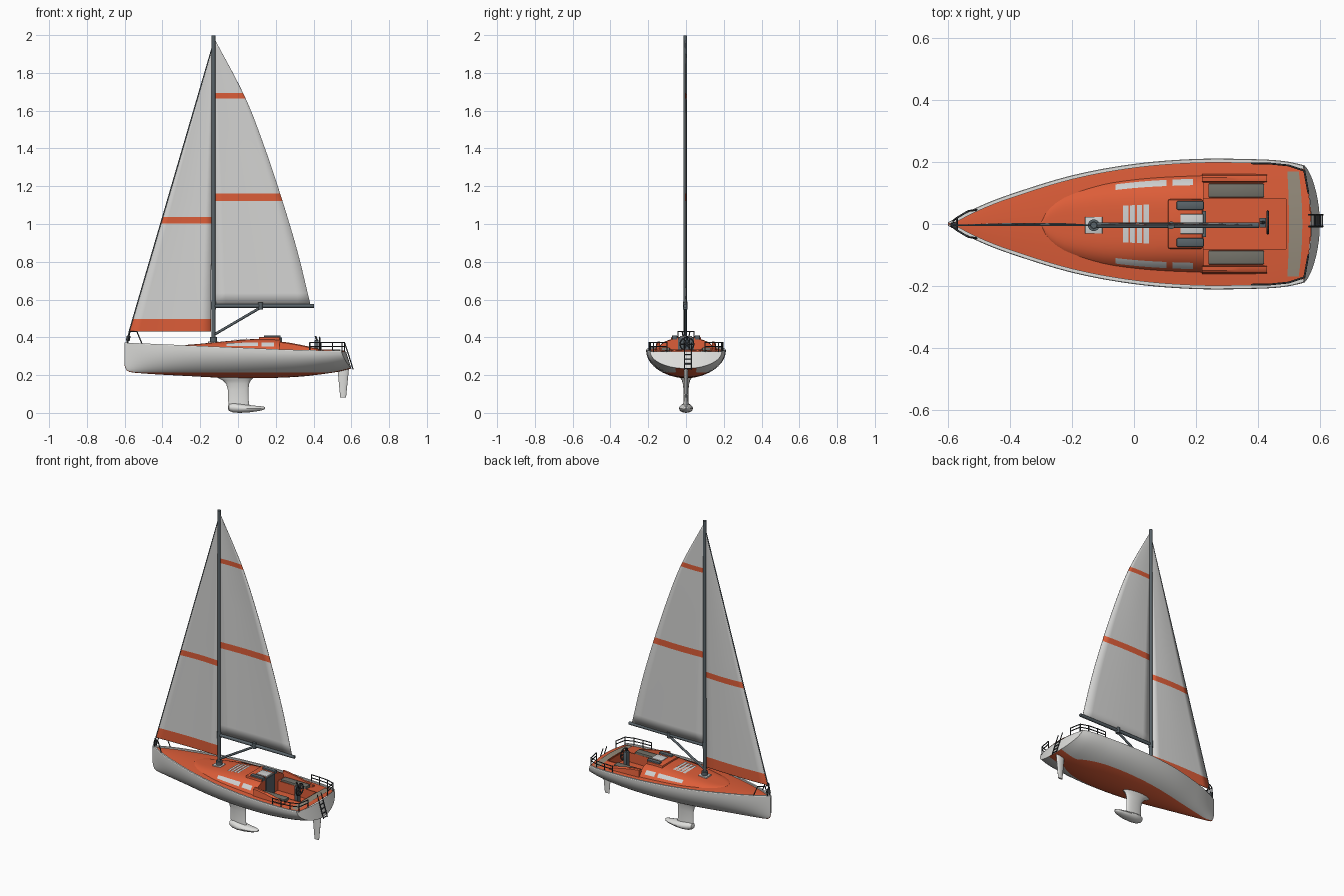
import bpy, bmesh, math
from mathutils import Vector

if "Cube" in bpy.data.objects:
    bpy.data.objects.remove(bpy.data.objects["Cube"])

def mat(name, r, g, b):
    m = bpy.data.materials.new(name)
    m.diffuse_color = (r, g, b, 1)
    m.use_nodes = True
    m.node_tree.nodes["Principled BSDF"].inputs["Base Color"].default_value = m.diffuse_color
    return m

WHITE = mat("hull_white", .74, .74, .72)
SAIL = mat("sail_grey", .66, .66, .65)
ORANGE = mat("orange", .72, .11, .04)
SPAR = mat("spar_grey", .10, .125, .14)
DARK = mat("dark_metal", .045, .05, .055)
SEAT = mat("cushion_grey", .17, .165, .14)
TEAK = mat("teak_grey", .30, .26, .20)
GLASS = mat("pale_window", .62, .63, .63)

def spline(*pts):
    """Smooth interpolation through (t, value) points."""
    n = len(pts)
    def slope(i):
        a, b = pts[max(i - 1, 0)], pts[min(i + 1, n - 1)]
        return (b[1] - a[1]) / (b[0] - a[0])
    def f(t):
        t = min(max(t, pts[0][0]), pts[-1][0])
        i = next((k for k in range(n - 1) if t <= pts[k + 1][0]), n - 2)
        (a, p), (b, q) = pts[i], pts[i + 1]
        h = b - a
        u = (t - a) / h
        return (p * (2*u**3 - 3*u*u + 1) + q * (3*u*u - 2*u**3)
                + h * slope(i) * (u**3 - 2*u*u + u) + h * slope(i + 1) * (u**3 - u*u))
    return f

def finish(name, bm, mats, smooth=35):
    bmesh.ops.remove_doubles(bm, verts=bm.verts, dist=.0002)
    bmesh.ops.recalc_face_normals(bm, faces=bm.faces)
    me = bpy.data.meshes.new(name)
    bm.to_mesh(me)
    bm.free()
    ob = bpy.data.objects.new(name, me)
    bpy.context.collection.objects.link(ob)
    for m in mats:
        me.materials.append(m)
    bpy.ops.object.select_all(action='DESELECT')
    ob.select_set(True)
    bpy.context.view_layer.objects.active = ob
    if smooth:
        bpy.ops.object.shade_smooth_by_angle(angle=math.radians(smooth))
    return ob

def grid(name, rows, mats, rule=None, skip=None, closed=False, smooth=35):
    """Skin a list of point rows; closed rows are rings with end caps."""
    bm = bmesh.new()
    vs = [[bm.verts.new(p) for p in r] for r in rows]
    n = len(rows[0])
    for i in range(len(rows) - 1):
        for j in range(n if closed else n - 1):
            k = (j + 1) % n
            q = [vs[i][j], vs[i][k], vs[i + 1][k], vs[i + 1][j]]
            c = sum((v.co for v in q), Vector()) / 4
            if skip and skip(c):
                continue
            f = bm.faces.new(q)
            f.material_index = rule(i, j, c) if rule else 0
    if closed:
        bm.faces.new(vs[0])
        bm.faces.new(vs[-1])
    return finish(name, bm, mats, smooth)

def box(name, x0, x1, y0, y1, z0, z1, m, bevel=0):
    bm = bmesh.new()
    bmesh.ops.create_cube(bm, size=1)
    for v in bm.verts:
        v.co = ((x0 + x1)/2 + v.co.x*(x1 - x0), (y0 + y1)/2 + v.co.y*(y1 - y0), (z0 + z1)/2 + v.co.z*(z1 - z0))
    if bevel:
        bmesh.ops.bevel(bm, geom=bm.edges[:], offset=bevel, segments=2, affect='EDGES', profile=.5)
    return finish(name, bm, [m])

def tubes(name, paths, r, m, sides=8):
    bm = bmesh.new()
    for path in paths:
        for a, b in zip(path, path[1:]):
            a, b = Vector(a), Vector(b)
            d = b - a
            M = d.to_track_quat('Z', 'Y').to_matrix().to_4x4()
            M.translation = (a + b) / 2
            bmesh.ops.create_cone(bm, cap_ends=True, segments=sides, radius1=r, radius2=r,
                                  depth=d.length + r * .6, matrix=M)
    return finish(name, bm, [m], 50)

# Hull lines
beam = spline((-.6, .006), (-.5, .057), (-.4, .096), (-.2, .157), (0, .194), (.2, .21), (.4, .209), (.5, .203), (.6, .19))
sheer = spline((-.6, .368), (-.3, .355), (0, .342), (.3, .33), (.6, .325))
keel = spline((-.6, .25), (-.59, .226), (-.56, .214), (-.3, .197), (0, .184), (.3, .19), (.5, .213), (.6, .235))

def P(x, y, z):  # rakes and rounds the stern
    w = max(0, (x - .4) / .2) ** 2
    return Vector((x - w * (.028 * (z - .235) / .09 + .025 * (y / .19) ** 2), y, z))

def section(x, f=1):
    b, s, k = beam(x), sheer(x), keel(x)
    a0 = math.acos((s - max(.214, k + .004)) / (s - k))
    angs = [a0 * i / 5 for i in range(5)] + [a0 + (math.pi/2 - a0) * i / 9 for i in range(10)]
    half = [(b * f * math.sin(a), s - (s - k) * math.cos(a)) for a in angs]
    return [P(x, -y, z) for y, z in half[:0:-1]] + [P(x, y, z) for y, z in half]

xs = [-.6, -.596, -.59] + [-.6 + .025 * i for i in range(1, 49)]
rows = [section(x) for x in xs] + [section(.6, f) for f in (.8, .6, .4, .2, 0)]
ns = len(xs) - 1
grid("hull", rows, [WHITE, ORANGE], lambda i, j, c: 1 if i < ns and 9 <= j < 19 else 0)

# Gunwale and deck
inner = lambda x: max(beam(x) - .013, .001)
for s in (-1, 1):
    grid("gunwale", [[P(x, s * beam(x), sheer(x)), P(x, s * (beam(x) - .002), sheer(x) + .004),
                      P(x, s * inner(x), sheer(x) + .004), P(x, s * inner(x), sheer(x) - .008)] for x in xs], [WHITE])

def deck_z(x, y):
    e = inner(x)
    return sheer(x) - .005 + .012 * (1 - min(1, (y / e) ** 2)) * e / .2

def deck_row(x):
    e = inner(x)
    c = min(.08, e * .5)
    ys = [-e, -(e + c)/2, -c, -c/2, 0, c/2, c, (e + c)/2, e]
    return [P(x, y, deck_z(x, y)) for y in ys]
in_well = lambda c: .225 < c.x < .5 and abs(c.y) < .08
grid("deck", [deck_row(x) for x in xs], [ORANGE], skip=in_well)

# Cockpit well: floor and walls
grid("cockpit_well", [[(x, -.08, .336), (x, -.08, z), (x, .08, z), (x, .08, .336)]
                      for x, z in ((.225, .336), (.225, .275), (.497, .275), (.497, .336))], [ORANGE], smooth=0)

# Cabin
wid = spline((-.3, .004), (-.285, .04), (-.25, .075), (-.2, .1), (-.1, .13), (0, .145), (.1, .153), (.225, .158))
top = spline((-.3, .358), (-.2, .366), (-.1, .376), (.05, .389), (.15, .393), (.225, .39))

def cabin(x, u, lift=0):
    y = u * wid(x)
    d = deck_z(x, y) - .003
    return Vector((x, y, d + (top(x) - d) * (1 - abs(u) ** 4) + lift))

us = [math.sin(math.pi / 2 * i / 10) for i in range(-10, 11)]
cx = [-.3, -.295, -.285, -.27] + [-.25 + .025 * i for i in range(20)]
rows = [[cabin(x, u) for u in us] for x in cx]
rows.append([Vector((p.x, p.y, .33)) for p in rows[-1]])
grid("cabin", rows, [ORANGE], smooth=50)

def patch(name, x0, x1, u0, u1, m, lift=.004):
    return grid(name, [[cabin(x0 + (x1 - x0) * i / 6, u0 + (u1 - u0) * j / 6, lift) for j in range(7)]
                       for i in range(7)], [m])
for k in range(4):
    patch("deck_hatch_slat", -.035 + .022 * k, -.018 + .022 * k, -.42, .42, GLASS)
for s in (-1, 1):
    patch("long_window", -.06, .105, s * .8, s * .93, GLASS)
    patch("short_window", .125, .19, s * .8, s * .93, GLASS)

# Companionway
box("companionway_hood", .11, .222, -.08, .08, .36, .402, ORANGE, .006)
box("companionway_hatch", .15, .224, -.032, .032, .39, .406, GLASS, .002)
box("companionway_door", .2, .232, -.042, .042, .28, .398, SPAR)
for s in (-1, 1):
    box("hood_pad", .137, .226, s * .06 - .014, s * .06 + .014, .385, .411, SPAR, .005)

# Coamings, seats and aft deck
for s in (-1, 1):
    h = lambda x: .378 - .04 * ((x - .22) / .21) ** 1.3
    grid("coaming", [[(x, s * y, z) for y, z in ((.163, .32), (.157, h(x) - .005), (.15, h(x)), (.138, h(x)), (.133, .32))]
                     for x in (.22, .26, .3, .34, .38, .43)], [ORANGE], closed=True)
    box("seat_cushion", .24, .42, s * .108 - .022, s * .108 + .022, .325, .347, SEAT, .003)
grid("aft_teak", [[P(x, y, deck_z(x, y) + .004) for y in (-.17, -.12, -.06, 0, .06, .12, .17)]
                  for x in (.51, .535, .565)], [TEAK])

# Steering wheel
ring = [(.432, .005 + .036 * math.cos(a * math.pi / 12), .364 + .036 * math.sin(a * math.pi / 12)) for a in range(25)]
tubes("steering_wheel", [ring] + [[ring[i], ring[i + 12]] for i in (0, 4, 8)], .0035, DARK)
box("wheel_pedestal", .405, .427, -.012, .02, .27, .385, SPAR, .003)
tubes("pedestal_handle", [[(.42, .005, .38), (.41, .005, .405)]], .005, DARK)

# Stern rails, ladder and bow rail
paths = []
for s in (-1, 1):
    posts = [(.38, .196), (.44, .195), (.5, .189), (.55, .172), (.563, .1)]
    for z in (.352, .372):
        paths.append([(x, s * y, z) for x, y in posts])
    paths += [[(x, s * y, .322), (x, s * y, .373)] for x, y in posts]
tubes("stern_rail", paths, .003, DARK)
lad = lambda z: .608 - .028 * (z - .235) / .09
tubes("ladder", [[(lad(.23), y, .23), (lad(.325), y, .325), (.565, y, .37)] for y in (-.008, .03)]
      + [[(lad(z), -.008, z), (lad(z), .03, z)] for z in (.235, .26, .285, .31)], .003, DARK)
tubes("bow_rail", [[(-.585, s * .01, .365), (-.572, s * .02, .43), (-.535, s * .042, .43), (-.505, s * .046, .358)]
                   for s in (-1, 1)] + [[(-.572, -.02, .43), (-.572, .02, .43)]], .003, DARK)

# Mast, boom, vang, forestay
Y = -.004
tubes("mast", [[(-.13, Y, .36), (-.13, Y, 1.996)]], .0105, SPAR, 12)
box("mast_plate", -.158, -.102, Y - .027, Y + .027, .365, .379, GLASS, .002)
tubes("mast_collar", [[(-.13, Y, .37), (-.13, Y, .395)]], .019, SPAR, 16)
tubes("boom", [[(-.13, Y, .566), (.4, Y, .566)]], .01, SPAR, 10)
tubes("boom_vang", [[(-.125, Y, .415), (.12, Y, .558)]], .007, SPAR)
tubes("boom_fitting", [[(.12, Y, .552), (.12, Y, .58)], [(-.13, Y, .55), (-.13, Y, .585)]], .013, SPAR)
tubes("forestay", [[(-.59, Y, .365), (-.575, Y, .435), (-.135, Y, 1.94)]], .003, SPAR)
tubes("furling_drum", [[(-.583, Y, .385), (-.579, Y, .405)]], .01, DARK, 12)

# Sails with orange bands
def sail(name, left, right, z0, z1, bands):
    zs = sorted({z0 + (z1 - z0) * i / 24 for i in range(25)} | {z for b in bands for z in b})
    rows = []
    for z in zs:
        a, b = left(z), right(z)
        rows.append([(a + (b - a) * i / 8, Y + .006 * math.sin(math.pi * i / 8) * min(1, (b - a) * 4), z)
                     for i in range(9)])
    ob = grid(name, rows, [SAIL, ORANGE], lambda i, j, c: int(any(p < c.z < q for p, q in bands)))
    sol = ob.modifiers.new("thickness", 'SOLIDIFY')
    sol.thickness, sol.offset = .003, 0

leech = spline((.575, .383), (.85, .316), (1.12, .236), (1.4, .143), (1.67, .038), (1.985, -.127))
sail("mainsail", lambda z: -.13, leech, .575, 1.985, [(1.122, 1.162), (1.664, 1.694)])
sail("jib", lambda z: -.575 + .438 * (z - .435) / 1.5, lambda z: -.143 + .006 * (z - .435) / 1.5,
     .435, 1.935, [(.43, .497), (1.002, 1.038)])

# Keel, bulb and rudder
def foil(name, levels):
    grid(name, [[((f + b)/2 + (b - f)/2 * math.cos(a), t * math.sin(a), z)
                 for a in (math.tau * i / 20 for i in range(20))] for z, f, b, t in levels], [WHITE], closed=True)
foil("keel_fin", [(.2, -.125, .095, .034), (.186, -.108, .082, .03), (.172, -.08, .067, .022), (.155, -.063, .059, .017),
                  (.12, -.053, .055, .013), (.07, -.052, .056, .012), (.025, -.05, .062, .014)])
foil("rudder", [(.24, .528, .588, .011), (.2, .53, .584, .01), (.082, .541, .572, .006)])
grid("keel_bulb", [[(x, ry * math.cos(a), zc + rz * math.sin(a)) for a in (math.tau * i / 16 for i in range(16))]
                   for x, zc, ry, rz in ((-.054, .03, .006, .006), (-.048, .029, .02, .018), (-.025, .027, .031, .025),
                                         (.01, .024, .037, .024), (.06, .022, .035, .019), (.11, .023, .026, .013),
                                         (.135, .025, .015, .009), (.144, .026, .004, .004))], [WHITE], closed=True)
